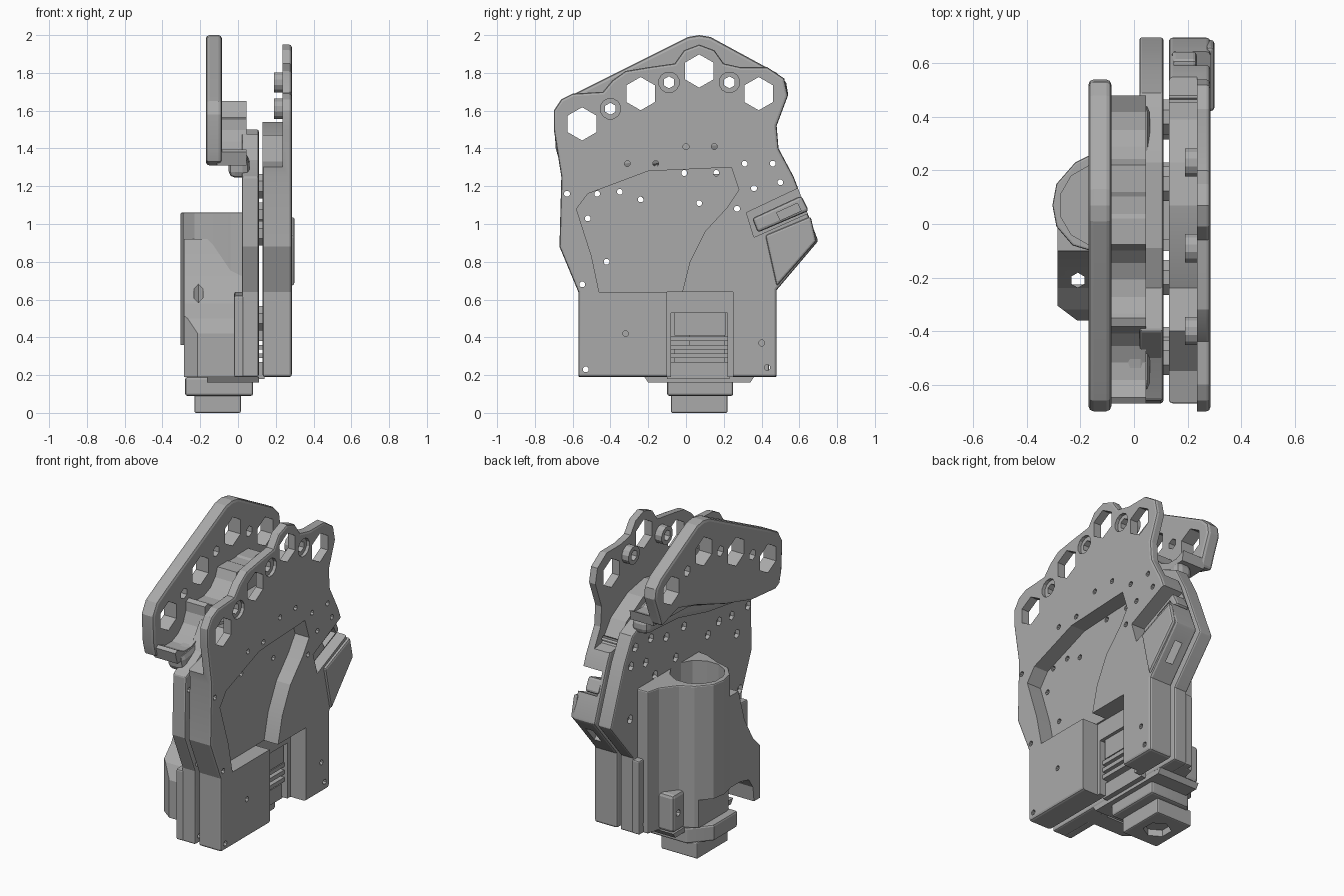
import bpy, bmesh, math
from mathutils import Vector

old = bpy.data.objects.get("Cube")
if old:
    bpy.data.objects.remove(old, do_unlink=True)

GREY = (0.4, 0.4, 0.4, 1)
grey = bpy.data.materials.new("plain grey")
grey.use_nodes = True
grey.diffuse_color = GREY
grey.node_tree.nodes["Principled BSDF"].inputs["Base Color"].default_value = GREY


def apply_modifier(obj, modifier):
    bpy.context.view_layer.objects.active = obj
    bpy.ops.object.modifier_apply(modifier=modifier.name)


def prisms(name, outlines, low, high, axis="x", bevel=0):
    """Extrude flat outlines along x (outline in y, z) or z (outline in x, y)."""
    place = (lambda p, h: Vector((h, *p))) if axis == "x" else (lambda p, h: Vector((*p, h)))
    bm = bmesh.new()
    for outline in outlines:
        face = bm.faces.new([bm.verts.new(place(p, low)) for p in outline])
        extruded = bmesh.ops.extrude_face_region(bm, geom=[face])["geom"]
        verts = [v for v in extruded if isinstance(v, bmesh.types.BMVert)]
        bmesh.ops.translate(bm, verts=verts, vec=place((0, 0), high - low))
    bmesh.ops.recalc_face_normals(bm, faces=bm.faces)
    mesh = bpy.data.meshes.new(name)
    bm.to_mesh(mesh)
    bm.free()
    mesh.materials.append(grey)
    obj = bpy.data.objects.new(name, mesh)
    bpy.context.collection.objects.link(obj)
    if bevel:
        mod = obj.modifiers.new("Bevel", "BEVEL")
        mod.width, mod.segments, mod.limit_method = bevel, 2, "ANGLE"
        mod.angle_limit = math.radians(50)
        apply_modifier(obj, mod)
    return obj


def ring(centre, radius, sides):
    turn = [2 * math.pi * (i + 0.5 * (sides % 4 == 0)) / sides + math.pi / 2 for i in range(sides)]
    return [(centre[0] + radius * math.cos(a), centre[1] + radius * math.sin(a)) for a in turn]


def rings(centres, radius, sides):
    return [ring(c, radius, sides) for c in centres]


def rect(a0, a1, b0, b1):
    return [(a0, b0), (a1, b0), (a1, b1), (a0, b1)]


def cut(obj, outlines, low, high, axis="x"):
    cutter = prisms("cutter", outlines, low, high, axis)
    cutter.hide_render = True
    mod = obj.modifiers.new("Cut", "BOOLEAN")
    mod.operation, mod.solver, mod.object = "DIFFERENCE", "EXACT", cutter
    apply_modifier(obj, mod)
    bpy.data.objects.remove(cutter, do_unlink=True)


# Shared positions in the y, z plane
fingers = [(-.55, 1.53), (-.24, 1.69), (.07, 1.81), (.385, 1.69)]
screws = [(-.4, 1.61), (-.09, 1.75), (.23, 1.75)]
pins = [(-.63, 1.16), (-.47, 1.16), (-.35, 1.17), (-.24, 1.13), (.07, 1.11), (.27, 1.08),
        (.36, 1.19), (-.01, 1.27), (.16, 1.27), (-.31, 1.32), (-.16, 1.32), (0, 1.41),
        (.15, 1.41), (.31, 1.32), (.46, 1.32), (.5, 1.22), (-.52, 1.03), (-.55, .68),
        (-.42, .8), (-.32, .42), (-.53, .23), (.4, .37), (.43, .24), (.51, .9)]
side_front = [(-.57, .19), (-.57, .64), (-.67, .88), (-.66, 1.25)]
side_back = [(.49, 1.4), (.57, 1.25), (.7, .91), (.48, .65), (.48, .19)]
crown = [(-.7, 1.5), (-.7, 1.6), (-.66, 1.66), (-.6, 1.69), (-.44, 1.7), (-.39, 1.76),
         (-.32, 1.81), (-.2, 1.83), (-.06, 1.85), (-.01, 1.92), (.07, 1.95), (.15, 1.92),
         (.2, 1.85), (.29, 1.83), (.43, 1.83), (.52, 1.77), (.54, 1.68), (.48, 1.52)]
window = rect(-.08, .22, .1, .53)

# Palm shell: outer plate, hollow behind the knuckles
palm = prisms("palm_shell", [side_front + crown + side_back], .13, .285, bevel=.014)
cut(palm, [[(-.8, 1.27), (-.55, 1.33), (-.4, 1.47), (-.24, 1.44), (-.09, 1.51), (.07, 1.54),
            (.23, 1.51), (.39, 1.42), (.48, 1.3), (.8, 1.25), (.8, 2.1), (-.8, 2.1)]], .1, .235)
pocket = [(-.46, .64), (-.5, .83), (-.58, 1.08), (-.52, 1.16), (-.2, 1.28), (.24, 1.3),
          (.28, 1.18), (.22, 1.09), (.1, .96), (.02, .8), (-.02, .64)]
cut(palm, [pocket], .19, .4)
cut(palm, [rect(-.1, .25, .1, .64)], .18, .4)
cut(palm, [window], .1, .4)
cut(palm, rings(fingers, .088, 6), .1, .4)
cut(palm, rings(screws, .055, 12), .265, .4)
cut(palm, rings(screws, .032, 6), .1, .4)
cut(palm, rings(pins, .016, 8), .1, .4)

# Notch in the palm edge with the thumb socket seated inside it
cut(palm, [[(.32, 1.06), (.36, .93), (.72, 1.09), (.68, 1.23)]], .15, .4)
socket = prisms("thumb_socket", [[(.35, 1.03), (.38, .955), (.65, 1.07), (.61, 1.15)]],
                .14, .235, bevel=.015)
cut(socket, [[(.5, 1.02), (.48, 1.06), (.59, 1.11), (.61, 1.07)]], .18, .3)

# Slot through the sloping underside of the thumb joint
cut(palm, [[(.68, .8), (.6, .7), (.48, .79), (.56, .89)]], .185, .235)

# Hollow bosses around the knuckle screws
bosses = prisms("screw_bosses", rings(screws, .055, 12), .19, .245)
cut(bosses, rings(screws, .032, 6), .1, .4)

# Raised pad beside the thumb joint
prisms("thumb_pad", [[(.48, .67), (.69, .91), (.66, 1.04), (.42, .94)]], .27, .3, bevel=.012)

# Back shell with nut seats, and its thicker foot
back = prisms("back_shell", [side_front + [
    (-.6, 1.28), (-.5, 1.34), (-.4, 1.48), (-.24, 1.44), (-.09, 1.5), (.23, 1.5),
    (.38, 1.45)] + side_back], .02, .11, bevel=.01)
cut(back, rings(pins, .016, 8), -.1, .4)
cut(back, rings(pins, .027, 6), -.1, .045)
cut(back, [window], -.1, .4)
foot = prisms("back_foot", [[(-.57, .19), (-.57, .62), (-.3, .64), (.48, .64), (.48, .19)]],
              -.02, .03, bevel=.008)
cut(foot, [window], -.1, .4)
cut(foot, rings(pins[-5:], .016, 8), -.1, .4)

# Spacers holding the two shells apart
spots = [(-.45, .5), (-.5, .95), (-.2, 1.2), (.15, 1.2), (.4, 1.05), (.38, .5)]
prisms("shell_spacers", rings(spots, .07, 8), .1, .14)

# Knuckle band standing off the back, and the scalloped web carrying it
band = prisms("knuckle_band", [[
    (-.69, 1.4), (-.7, 1.58), (-.66, 1.65), (-.57, 1.7), (.01, 1.99), (.07, 2), (.13, 1.99),
    (.48, 1.8), (.53, 1.75), (.54, 1.69), (.49, 1.56), (.47, 1.5), (.31, 1.55), (.13, 1.5),
    (-.15, 1.4), (-.4, 1.33), (-.63, 1.31), (-.67, 1.33)]], -.17, -.085, bevel=.018)
cut(band, rings(fingers, .088, 6), -.3, 0)
cut(band, rings(screws, .032, 6), -.3, 0)
web = prisms("knuckle_web", [[
    (-.65, 1.31), (-.4, 1.33), (-.15, 1.39), (.13, 1.48), (.47, 1.49), (.49, 1.6), (.23, 1.65),
    (-.09, 1.65), (-.4, 1.55), (-.67, 1.38)]], -.11, .045)
cut(web, rings(fingers[::2], .17, 16), -.3, .3)
cut(web, rings(fingers[1::2], .17, 16), -.3, .3)
prisms("web_fillet", [[(-.62, 1.24), (-.15, 1.31), (.13, 1.38), (.45, 1.4), (.45, 1.5),
                       (.13, 1.49), (-.15, 1.42), (-.63, 1.35)]], -.05, .06, bevel=.035)

# Motor housing: a faceted tube faired into the back, open above the connector
tube_centre = (-.125, .07)
housing = prisms("motor_housing", [[
    (.03, -.16), (-.04, -.15), (-.13, -.11), (-.23, -.08), (-.29, -.01), (-.305, .07),
    (-.29, .15), (-.22, .23), (-.14, .27), (-.07, .36), (-.05, .44), (.03, .44)]],
    .19, 1.06, axis="z", bevel=.008)
cut(housing, [ring(tube_centre, .155, 12)], .55, 1.2, axis="z")
cut(housing, [rect(-.06, .2, .1, .5)], -.05, .1)
cut(housing, [rect(-.3, .3, .1, .36)], -.4, -.235)

# Flared wing at the foot of the housing, arched underneath
wing = prisms("housing_wing", [[(-.36, .19), (-.36, .42), (-.32, .5), (-.24, .58), (-.16, .72),
                                (-.1, .92), (.02, .92), (.02, .36), (-.12, .36), (-.2, .34),
                                (-.24, .28), (-.25, .19)]], -.285, .03)
cut(wing, [[(-.4, -.22), (-.16, -.4), (-.4, -.5)]], .1, 1, axis="z")
cut(wing, [ring(tube_centre, .155, 12)], .55, 1.2, axis="z")
cut(wing, [ring((-.21, -.21), .028, 6)], .3, 1, axis="z")

# Cable clamp block
clamp = prisms("cable_clamp", [rect(.2, .36, .19, .42)], -.165, 0, bevel=.02)
cut(clamp, [ring((.31, .3), .02, 8)], -.3, -.1)

# Wrist connector stack
prisms("wrist_flange", [[(-.22, .19), (-.2, .16), (.34, .16), (.36, .19)]], -.165, .11)
prisms("connector_collar", [[(-.28, -.1), (.08, -.1), (.08, .25), (-.18, .25), (-.28, .13)]],
       .09, .19, axis="z", bevel=.012)
plug = prisms("connector_plug", [rect(-.23, .015, -.08, .22)], 0, .1, axis="z", bevel=.008)
cut(plug, [ring((-.11, .07), .08, 6)], -.1, .04, axis="z")
prisms("motor_body", [rect(-.06, .21, .41, .53)], -.1, .16)
for i in range(3):
    z = .29 + .045 * i
    prisms("connector_fin_" + str(i + 1), [rect(-.1, .23, z, z + .025)], -.05, .16)
prisms("connector_block", [rect(-.1, .23, .18, .27)], -.05, .14)

# Smooth only the gentlest curves, keeping flat faces crisp
for obj in bpy.context.scene.objects:
    if obj.type == "MESH" and not obj.hide_render:
        bpy.ops.object.select_all(action="DESELECT")
        obj.select_set(True)
        bpy.context.view_layer.objects.active = obj
        bpy.ops.object.shade_smooth_by_angle(angle=math.radians(15))
